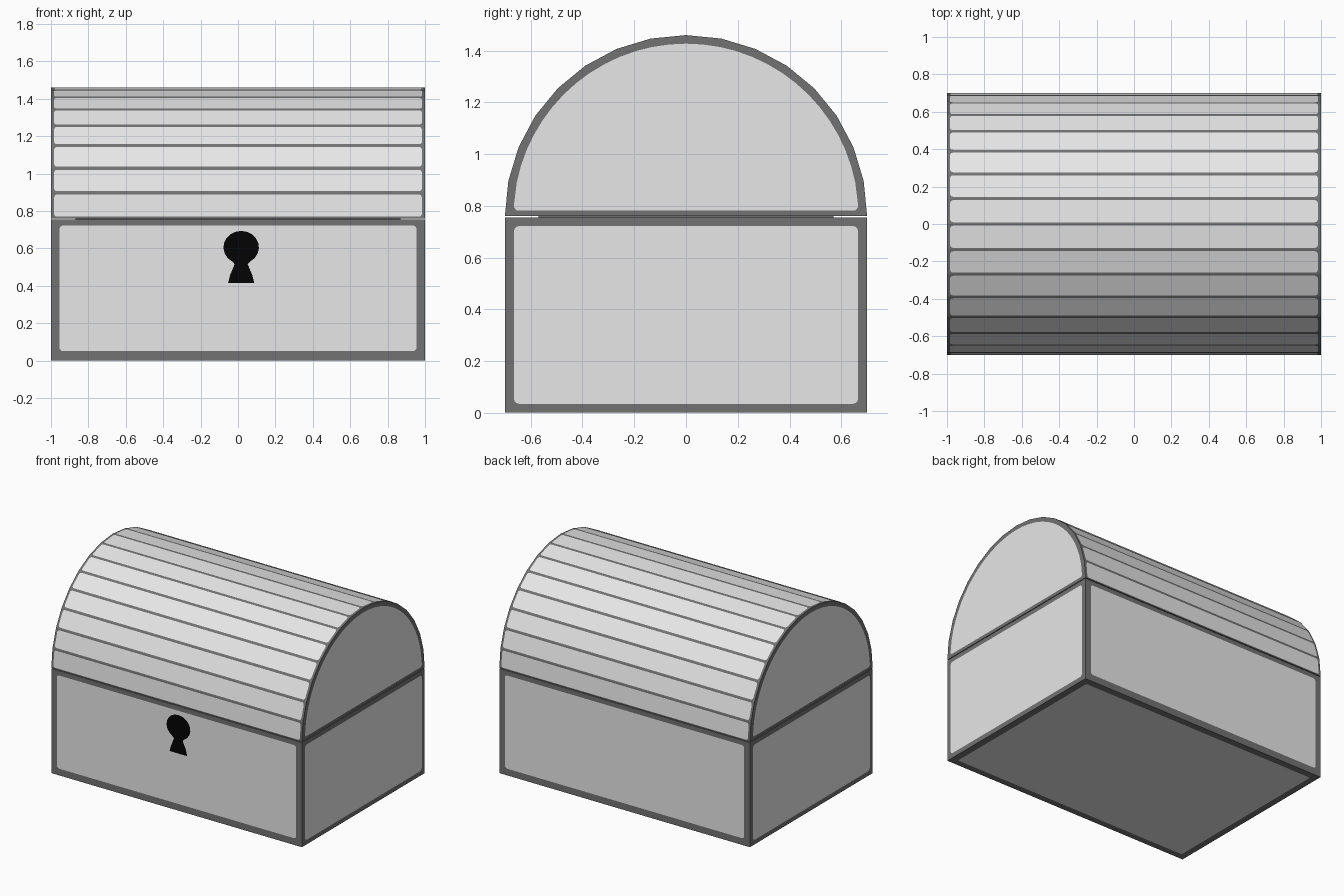
import bpy
import bmesh
import math
from mathutils import Vector as V

if "Cube" in bpy.data.objects:
    bpy.data.objects.remove(bpy.data.objects["Cube"])


def material(name, g):
    m = bpy.data.materials.new(name)
    m.diffuse_color = (g, g, g, 1)
    m.use_nodes = True
    m.node_tree.nodes["Principled BSDF"].inputs["Base Color"].default_value = m.diffuse_color
    return m


PANEL = material("light grey panel", 0.8)
TRIM = material("dark grey trim", 0.17)
BLACK = material("black", 0.001)


def mesh(name, verts, faces, mat):
    me = bpy.data.meshes.new(name)
    me.from_pydata([tuple(v) for v in verts], [], faces)
    me.materials.append(mat)
    ob = bpy.data.objects.new(name, me)
    bpy.context.collection.objects.link(ob)
    return ob


def box(name, x, y, z0, z1, mat):
    bpy.ops.mesh.primitive_cube_add(size=1, location=(0, 0, (z0 + z1) / 2))
    ob = bpy.context.object
    ob.name = name
    ob.data.name = name
    ob.scale = (2 * x, 2 * y, z1 - z0)
    ob.data.materials.append(mat)


def plate(name, c, u, v, pts, mat, lift=0.0015):
    """Thin painted face: 2D outline pts in the plane (c; u, v), lifted along u x v."""
    c, u, v = V(c), V(u), V(v)
    n = u.cross(v)
    mesh(name, [c + u * a + v * b + n * lift for a, b in pts], [list(range(len(pts)))], mat)


def rounded(a0, a1, b0, b1, r):
    """Counter-clockwise rounded rectangle."""
    out = []
    corners = [(a1 - r, b0 + r, -90), (a1 - r, b1 - r, 0), (a0 + r, b1 - r, 90), (a0 + r, b0 + r, 180)]
    for ca, cb, start in corners:
        for k in range(4):
            t = math.radians(start + 30 * k)
            out.append((ca + r * math.cos(t), cb + r * math.sin(t)))
    return out


# Half sizes of the body, height of the base, start and radius of the lid
X, Y, BASE, LID, R, SEG = 0.999, 0.699, 0.755, 0.76, 0.7, 16

# Base box, and the inner lip that shows in the gap under the lid
box("base_box", X, Y, 0.001, BASE, TRIM)
box("inner_lip", 0.87, 0.57, 0.72, 0.79, TRIM)

# Panels on the base: front, back, both sides, bottom
for s, end in ((-1, "front"), (1, "back")):
    plate(end + "_panel", (0, s * Y, 0), (-s, 0, 0), (0, 0, 1),
          rounded(-0.955, 0.955, 0.05, 0.722, 0.02), PANEL)
for s, end in ((-1, "left"), (1, "right")):
    plate(end + "_panel", (s * X, 0, 0), (0, s, 0), (0, 0, 1),
          rounded(-0.665, 0.665, 0.035, 0.722, 0.02), PANEL)
plate("bottom_panel", (0, 0, 0.0015), (1, 0, 0), (0, -1, 0),
      rounded(-0.95, 0.95, -0.65, 0.65, 0.01), PANEL)

# Keyhole: round top with a flared foot
hole = [(-0.07, 0.415), (0.07, 0.415), (0.06, 0.455), (0.035, 0.515)]
for k in range(17):
    t = math.radians(-60 + 300 * k / 16)
    hole.append((0.095 * math.cos(t), 0.605 + 0.088 * math.sin(t)))
hole += [(-0.035, 0.515), (-0.06, 0.455)]
plate("keyhole", (0.017, -Y, 0), (1, 0, 0), (0, 0, 1), hole, BLACK, 0.004)

# Barrel lid: half-round prism
arc = [(R * math.cos(math.pi * k / SEG), LID + R * math.sin(math.pi * k / SEG)) for k in range(SEG + 1)]
n = len(arc)
verts = [(s * X, y, z) for s in (1, -1) for y, z in arc]
faces = [[k, n + k, n + (k + 1) % n, (k + 1) % n] for k in range(n)]
faces += [list(range(n)), list(range(2 * n - 1, n - 1, -1))]
lid = mesh("lid", verts, faces, TRIM)
bm = bmesh.new()
bm.from_mesh(lid.data)
bmesh.ops.recalc_face_normals(bm, faces=bm.faces)
bm.to_mesh(lid.data)
bm.free()

# One plank on every facet of the lid
for k in range(SEG):
    p, q = V((0, *arc[k])), V((0, *arc[k + 1]))
    d = (q - p).normalized()
    h = (q - p).length / 2
    plate("lid_plank", (p + q) / 2, (-1, 0, 0), d,
          rounded(-0.983, 0.983, -h + 0.009, h - 0.009, 0.015), PANEL)

# Half-round panels on the lid ends
r = R - 0.033
inner = [(-0.655, 0.783), (0.655, 0.783), (0.666, 0.796)]
for k in range(2, 31):
    t = math.pi * k / 32
    inner.append((r * math.cos(t), LID + r * math.sin(t)))
inner.append((-0.666, 0.796))
for s, end in ((-1, "left"), (1, "right")):
    plate(end + "_lid_panel", (s * X, 0, 0), (0, s, 0), (0, 0, 1), inner, PANEL)
